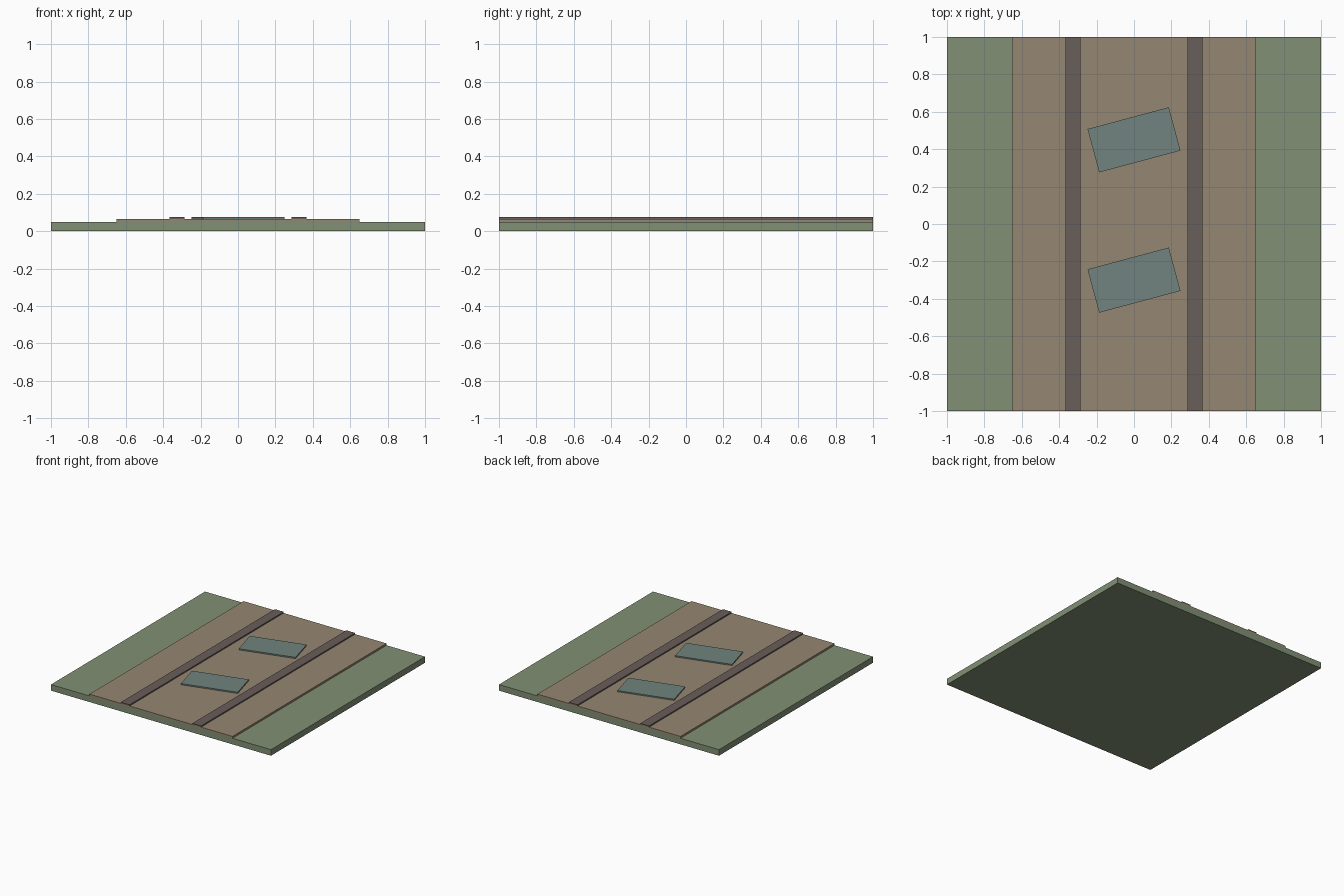
import bpy
import math

if "Cube" in bpy.data.objects:
    bpy.data.objects.remove(bpy.data.objects["Cube"])


def srgb(r, g, b):
    lin = lambda c: ((c / 255 + 0.055) / 1.055) ** 2.4
    return (lin(r), lin(g), lin(b), 1.0)


def material(name, rgb):
    m = bpy.data.materials.new(name)
    m.diffuse_color = srgb(*rgb)
    m.use_nodes = True
    m.node_tree.nodes["Principled BSDF"].inputs["Base Color"].default_value = m.diffuse_color
    return m


grass = material("grass green", (130, 144, 117))
dirt = material("dirt brown", (149, 135, 114))
mud = material("dark mud", (105, 94, 90))
water = material("puddle blue", (113, 131, 126))


def box(name, x, y, z0, z1, width, depth, mat, angle=0):
    """Box between heights z0 and z1, turned about z."""
    bpy.ops.mesh.primitive_cube_add(size=1, location=(x, y, (z0 + z1) / 2))
    ob = bpy.context.object
    ob.name = name
    ob.scale = (width, depth, z1 - z0)
    ob.rotation_euler.z = math.radians(angle)
    ob.data.materials.append(mat)
    return ob


# Ground slab and raised dirt road
box("grass_base", 0, 0, 0, 0.05, 2, 2, grass)
box("dirt_road", 0, 0, 0.05, 0.065, 1.3, 2, dirt)

# Wheel ruts
for side, x in (("left", -0.325), ("right", 0.325)):
    box(f"wheel_rut_{side}", x, 0, 0.065, 0.075, 0.08, 2, mud)

# Slanted puddles
for label, y in (("front", -0.30), ("back", 0.45)):
    box(f"puddle_{label}", 0, y, 0.065, 0.075, 0.45, 0.24, water, 15)
